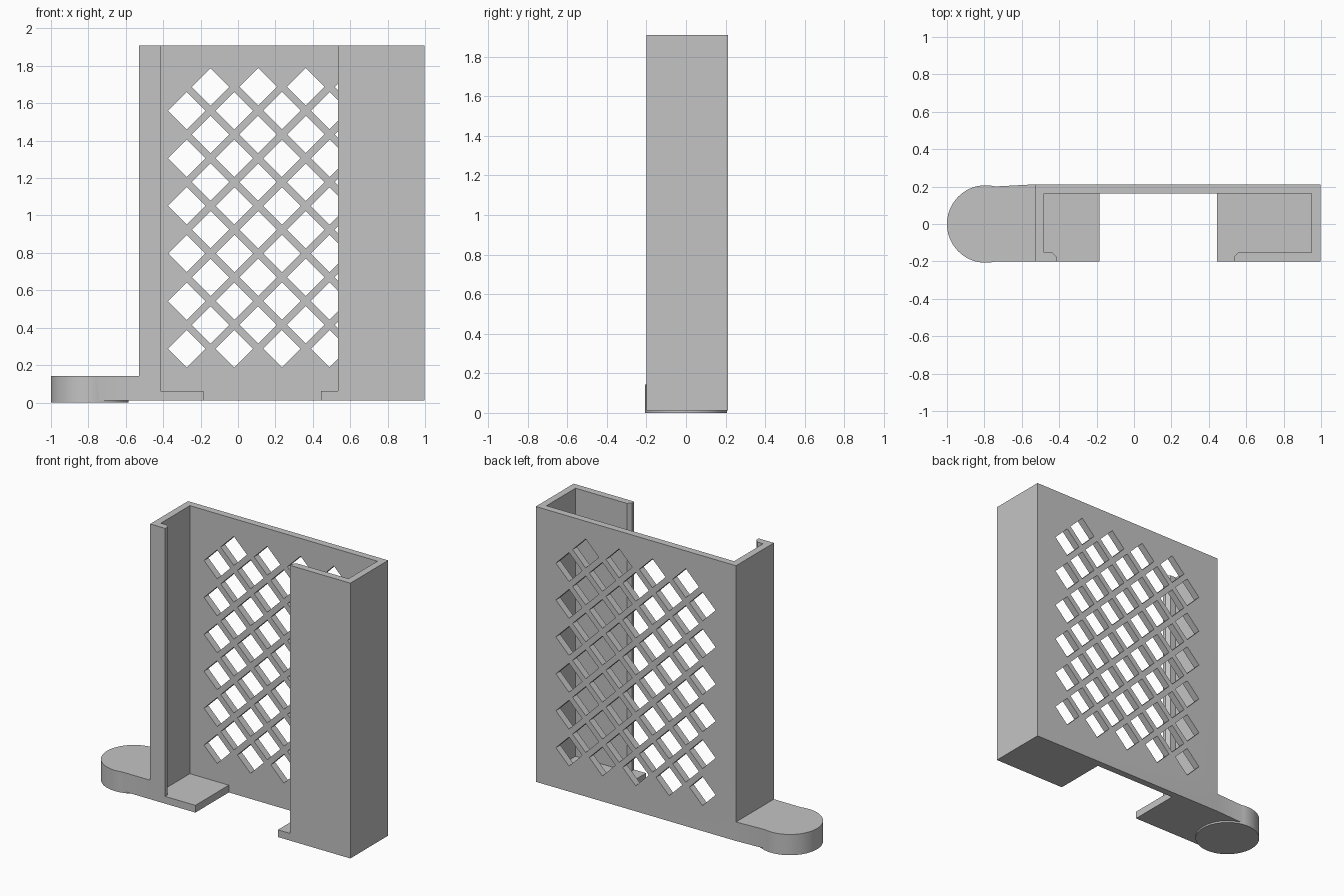
import bpy, bmesh, math

if "Cube" in bpy.data.objects:
    bpy.data.objects.remove(bpy.data.objects["Cube"])

grey = bpy.data.materials.new("light grey")
grey.diffuse_color = (0.55, 0.55, 0.55, 1)
grey.use_nodes = True
grey.node_tree.nodes["Principled BSDF"].inputs["Base Color"].default_value = grey.diffuse_color


def new_object(name, bm):
    bmesh.ops.recalc_face_normals(bm, faces=bm.faces)
    mesh = bpy.data.meshes.new(name)
    bm.to_mesh(mesh)
    bm.free()
    mesh.materials.append(grey)
    obj = bpy.data.objects.new(name, mesh)
    bpy.context.collection.objects.link(obj)
    return obj


def add_prism(bm, base, offset):
    """Closed outline swept along an offset."""
    face = bm.faces.new([bm.verts.new(p) for p in base])
    swept = bmesh.ops.extrude_face_region(bm, geom=[face], use_keep_orig=True)
    verts = [v for v in swept["geom"] if isinstance(v, bmesh.types.BMVert)]
    bmesh.ops.translate(bm, verts=verts, vec=offset)


def upright(name, outline, z0, z1):
    bm = bmesh.new()
    add_prism(bm, [(x, y, z0) for x, y in outline], (0, 0, z1 - z0))
    return new_object(name, bm)


def combine(target, tool, operation):
    mod = target.modifiers.new(operation.lower(), "BOOLEAN")
    mod.operation = operation
    mod.solver = "EXACT"
    mod.object = tool
    bpy.context.view_layer.objects.active = target
    bpy.ops.object.modifier_apply(modifier=mod.name)
    bpy.data.objects.remove(tool, do_unlink=True)


BOTTOM, TOP = 0.012, 1.91
LEFT, RIGHT, FRONT, BACK = -0.53, 0.997, -0.2, 0.212
WALL = 0.048

# C-shaped channel: back wall, two sides, two front lips with chamfered edges
channel = [
    (LEFT, BACK), (LEFT, FRONT), (-0.415, FRONT), (-0.415, -0.175),
    (-0.438, FRONT + WALL), (LEFT + WALL, FRONT + WALL),
    (LEFT + WALL, BACK - WALL), (RIGHT - WALL, BACK - WALL),
    (RIGHT - WALL, FRONT + WALL), (0.558, FRONT + WALL),
    (0.535, -0.175), (0.535, FRONT), (RIGHT, FRONT), (RIGHT, BACK),
]
holder = upright("wall_holder", channel, BOTTOM, TOP)

# Diamond lattice through the back wall: two staggered grids
bm = bmesh.new()
STEP, HALF, MID = 0.2545, 0.1, 0.235
for columns, z0 in ((5, 0.288), (4, 0.288 + STEP / 2)):
    for c in range(columns):
        x = MID + (c - (columns - 1) / 2) * STEP
        for r in range(6):
            z = z0 + r * STEP
            add_prism(bm, [(x - HALF, 0.1, z), (x, 0.1, z - HALF),
                           (x + HALF, 0.1, z), (x, 0.1, z + HALF)], (0, 0.2, 0))
combine(holder, new_object("lattice_cutter", bm), "DIFFERENCE")

# Floor ledges on both sides of the open middle
for name, x0, x1 in (("left_floor", LEFT, -0.185), ("right_floor", 0.445, RIGHT)):
    floor = upright(name, [(x0, FRONT), (x1, FRONT),
                           (x1, BACK - WALL), (x0, BACK - WALL)], BOTTOM, 0.062)
    combine(holder, floor, "UNION")

# Side tab with a round end standing slightly lower
tab = upright("tab_arm", [(-0.79, FRONT), (LEFT, FRONT), (LEFT, BACK), (-0.79, 0.198)],
              BOTTOM, 0.143)
disc = [(-0.793 + 0.207 * math.cos(a), 0.207 * math.sin(a))
        for a in (math.tau * i / 72 for i in range(72))]
combine(tab, upright("tab_disc", disc, 0.0, 0.143), "UNION")
combine(holder, tab, "UNION")

bpy.ops.object.select_all(action="DESELECT")
holder.select_set(True)
bpy.context.view_layer.objects.active = holder
bpy.ops.object.shade_smooth_by_angle(angle=math.radians(30))
